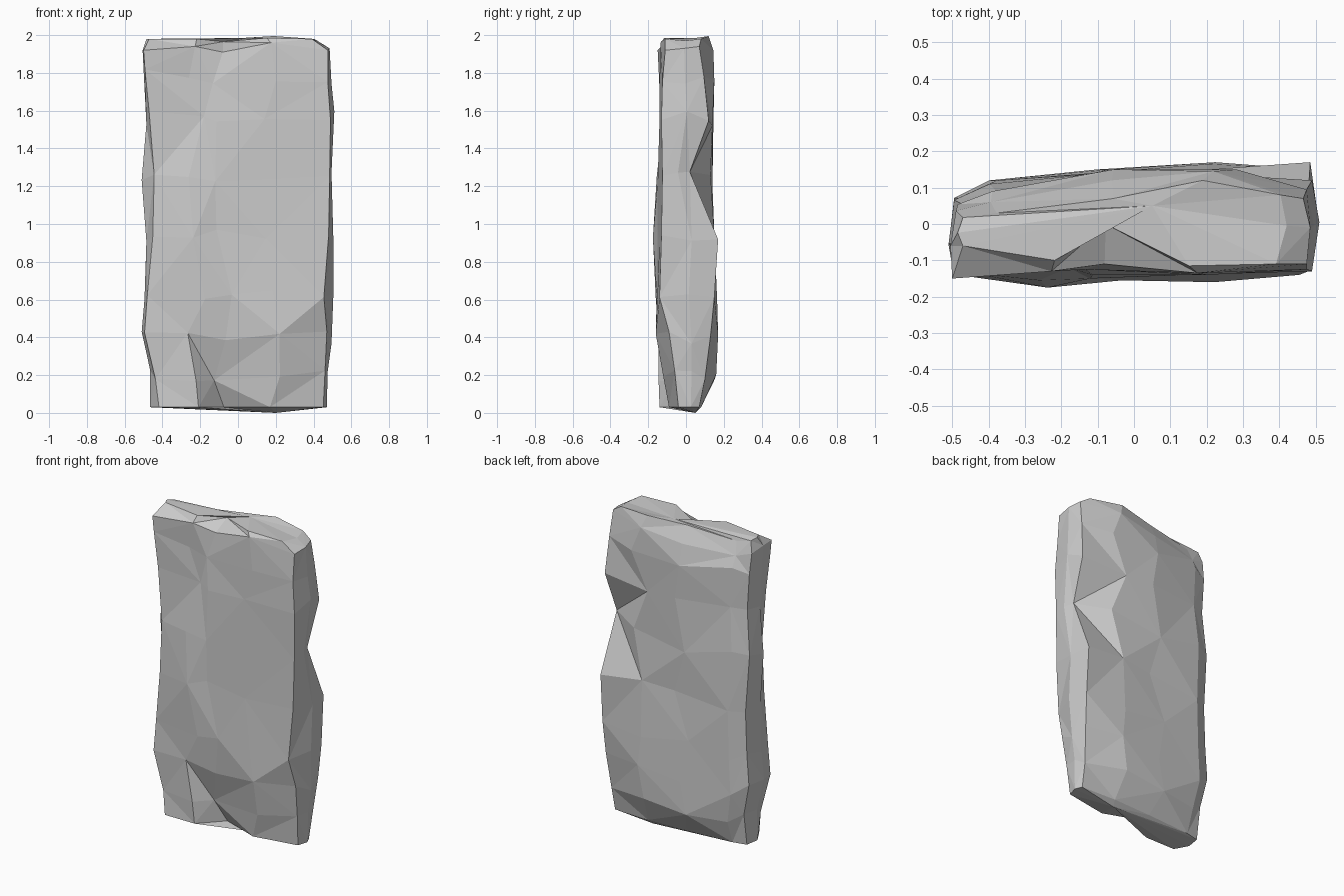
import bpy, bmesh, random
random.seed(4)

# Horizontal slices: z, left x, right x, front corner fractions (left, right),
# front depths (left to right), back depths (right to left)
slices = [
    (0.03, -.465, .47, -.90, .96, (-.14, -.14, .0, -.09, -.04), (.07, .08, .07, .05)),
    (0.20, -.465, .475, -.94, .97, (-.13, -.145, -.06, -.12, -.06), (.10, .16, .15, .10)),
    (0.40, -.51, .495, -.97, .95, (-.145, -.145, -.13, -.16, -.09), (.13, .17, .15, .12)),
    (0.62, -.495, .505, -.97, .90, (-.14, -.16, -.155, -.15, -.14), (.15, .165, .14, .12)),
    (0.93, -.485, .505, -.93, .95, (-.145, -.175, -.15, -.14, -.13), (.17, .15, .13, .12)),
    (1.24, -.51, .495, -.87, .98, (-.135, -.155, -.15, -.14, -.125), (.02, .13, .14, .11)),
    (1.56, -.485, .51, -.97, .96, (-.135, -.12, -.14, -.14, -.13), (.12, .14, .145, .09)),
    (1.78, -.50, .495, -.985, .96, (-.145, -.12, -.125, -.14, -.125), (.095, .15, .15, .09)),
    (1.92, -.505, .485, -.99, .98, (-.15, -.13, -.11, -.135, -.11), (.07, .145, .12, .06)),
    (1.98, -.485, .42, -.97, .93, (-.06, -.10, .0, -.115, -.11), (.08, .12, .07, .03)),
]
front_u = (-.45, -.16, .36)
back_u = (.96, .45, -.12, -.78)
# Uneven shoulder and rim of the top, in ring order
shoulder_rise = (0, .02, -.01, .04, 0, .01, .02, .0, -.04, -.05, -.02, 0)
top_rise = (0, 0, -.015, .005, 0, -.01, 0, .015, 0, -.03, -.01, 0)

bm = bmesh.new()
rings = []
last = len(slices) - 1
for i, (z, xl, xr, ul, ur, front, back) in enumerate(slices):
    side = [(u, y) for u, y in zip((ul,) + front_u + (ur,), front)]
    side += [(1, (front[-1] + back[0]) * .5 + .01)]
    side += [(u, y) for u, y in zip(back_u, back)]
    side += [(-.97, back[-1] * .6), (-1, front[0] * .4)]
    ring = []
    for j, (u, y) in enumerate(side):
        x = u * (xr if u > 0 else -xl)
        h = z
        if i == last:
            h += top_rise[j]
        elif i == last - 1:
            h += shoulder_rise[j]
        elif i > 0:
            h += random.uniform(-.04, .04)
            if abs(u) < .6:
                x += random.uniform(-.06, .06)
        ring.append(bm.verts.new((x, y, h)))
    rings.append(ring)

# Faceted sides with alternating diagonals
n = len(rings[0])
for i in range(last):
    for j in range(n):
        k = (j + 1) % n
        a, b = rings[i][j], rings[i][k]
        d, c = rings[i + 1][j], rings[i + 1][k]
        tris = ((a, b, c), (a, c, d)) if (i + j) % 2 else ((a, b, d), (b, c, d))
        for t in tris:
            bm.faces.new(t)

# Top and bottom caps
low = bm.verts.new((.20, .05, 0))
high = bm.verts.new((.05, .05, 1.985))
for j in range(n):
    k = (j + 1) % n
    bm.faces.new((low, rings[0][k], rings[0][j]))
    bm.faces.new((high, rings[-1][j], rings[-1][k]))
bmesh.ops.recalc_face_normals(bm, faces=bm.faces)

mesh = bpy.data.meshes.new("stone_slab")
bm.to_mesh(mesh)
bm.free()
slab = bpy.data.objects.new("stone_slab", mesh)
bpy.context.collection.objects.link(slab)
